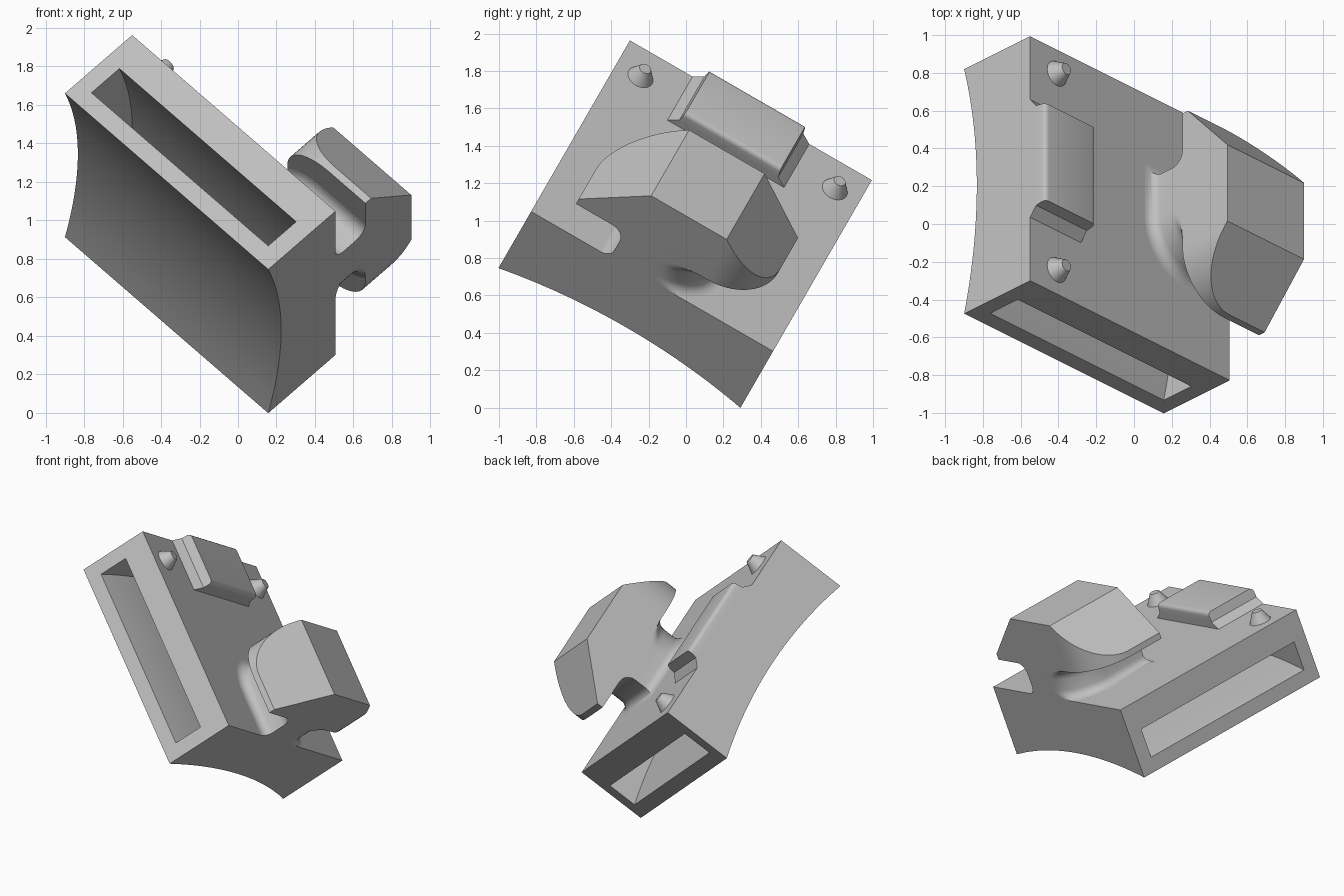
import bpy, bmesh, math
from mathutils import Matrix, Vector

if "Cube" in bpy.data.objects:
    bpy.data.objects.remove(bpy.data.objects["Cube"])

S, D, MID = 1.494, 0.494, 0.747          # plate side, plate depth, plate middle
c, s = math.sqrt(0.5), 0.5
# local axes: p across the plate, q along the plate, h out of the mounting face
TILT = Matrix(((c, 0, c, -0.55),
               (-c * s, math.cos(math.pi / 6), c * s, -0.30),
               (-c * math.cos(math.pi / 6), -s, c * math.cos(math.pi / 6), 1.963),
               (0, 0, 0, 1)))

grey = bpy.data.materials.new("plain_grey")
grey.diffuse_color = (0.53, 0.53, 0.53, 1)
grey.use_nodes = True
grey.node_tree.nodes["Principled BSDF"].inputs["Base Color"].default_value = grey.diffuse_color


def finish(name, bm, angle=30):
    bmesh.ops.remove_doubles(bm, verts=bm.verts, dist=1e-5)
    bmesh.ops.recalc_face_normals(bm, faces=bm.faces)
    bm.transform(TILT)
    mesh = bpy.data.meshes.new(name)
    bm.to_mesh(mesh)
    bm.free()
    mesh.materials.append(grey)
    ob = bpy.data.objects.new(name, mesh)
    bpy.context.collection.objects.link(ob)
    bpy.ops.object.select_all(action='DESELECT')
    ob.select_set(True)
    bpy.context.view_layer.objects.active = ob
    bpy.ops.object.shade_smooth_by_angle(angle=math.radians(angle))
    return ob


def extrude(bm, pts, offset):
    face = bm.faces.new([bm.verts.new(p) for p in pts])
    geo = bmesh.ops.extrude_face_region(bm, geom=[face])['geom']
    bmesh.ops.translate(bm, vec=offset, verts=[g for g in geo if isinstance(g, bmesh.types.BMVert)])


def cam_outline(hp, hq, r, n=16):
    """Rectangle with two opposite corners rounded, centred on the lock axis."""
    half = [(hp, -hq)]
    for i in range(n + 1):
        a = math.pi / 2 * i / n
        half.append((hp - r + r * math.cos(a), hq - r + r * math.sin(a)))
    pts = half + [(-x, -y) for x, y in half]
    return [(S - 0.287 + x, MID + y) for x, y in pts]


# plate: arched underside with a curved slot running right through
bm = bmesh.new()
SAG, N = 0.095, 32
R = (MID ** 2 + SAG ** 2) / (2 * SAG)
rings = []
for i in range(N + 1):
    q = S * i / N
    arch = math.sqrt(R * R - (q - MID) ** 2) - (R - SAG)
    lo, s0, s1 = -D + arch, -D + 0.10 + arch, -D + 0.305 + arch
    outer = [(0, lo), (S, lo), (S, 0), (0, 0)]
    inner = [(0.095, s0), (S - 0.1, s0), (S - 0.1, s1), (0.095, s1)]
    rings.append([[bm.verts.new((p, q, h)) for p, h in loop] for loop in (outer, inner)])
for a, b in zip(rings, rings[1:]):
    for k in (0, 1):
        for j in range(4):
            m = (j + 1) % 4
            bm.faces.new((a[k][j], a[k][m], b[k][m], b[k][j]))
for ring in (rings[0], rings[-1]):
    for j in range(4):
        m = (j + 1) % 4
        bm.faces.new((ring[0][j], ring[0][m], ring[1][m], ring[1][j]))
finish("slotted_plate", bm)

# lock neck: filleted into the plate and into the head
bm = bmesh.new()
HEAD, RB, RT = 0.22, 0.06, 0.08
levels = []
for i in range(7):
    a = math.pi / 2 * i / 6
    levels.append((RB * (1 - math.cos(a)), RB * (1 - math.sin(a)), 0.5))
for i in range(7):
    a = math.pi / 2 * i / 6
    levels.append((HEAD - RT + RT * math.sin(a), RT * (1 - math.cos(a)), S - 0.574))
rows = []
for h, e, pmin in levels:
    pts = cam_outline(0.287 + e, 0.257 + e, 0.257 + e)
    rows.append([bm.verts.new((max(pmin, min(p, S)), q, h)) for p, q in pts])
for a, b in zip(rows, rows[1:]):
    for j in range(len(a)):
        m = (j + 1) % len(a)
        bm.faces.new((a[j], a[m], b[m], b[j]))
bmesh.ops.dissolve_degenerate(bm, dist=1e-5, edges=bm.edges)
finish("lock_neck", bm, 40)

# lock head: rounded cam with both long sides sloped
bm = bmesh.new()
extrude(bm, [(p, q, HEAD) for p, q in cam_outline(0.287, 0.56, 0.31)], (0, 0, 0.557 - HEAD))
for d in (-1, 1):
    cut = bmesh.ops.bisect_plane(bm, geom=bm.verts[:] + bm.edges[:] + bm.faces[:],
                                 plane_co=(0, MID + d * 0.56, 0.262),
                                 plane_no=Vector((0, d * 0.295, 0.327)).normalized(),
                                 clear_outer=True)
    edges = [g for g in cut['geom_cut'] if isinstance(g, bmesh.types.BMEdge)]
    bmesh.ops.edgeloop_fill(bm, edges=edges)
finish("lock_head", bm)

# locking tab: flared foot, rounded upper edges, flush with the plate side
bm = bmesh.new()
half = [(0.36, 0), (0.305, 0.045), (0.295, 0.112)]
profile = half + [(-x, h) for x, h in reversed(half)]
extrude(bm, [(0, MID + x, h) for x, h in profile], (0.38, 0, 0))
top = [e for e in bm.edges if all(v.co.z > 0.11 for v in e.verts)
       and abs(e.verts[0].co.x - e.verts[1].co.x) < 1e-4]
bmesh.ops.bevel(bm, geom=top, offset=0.028, segments=4, profile=0.5, affect='EDGES')
finish("locking_tab", bm)

# two tapered locating pegs
for side, q in (("near", 0.147), ("far", S - 0.147)):
    bm = bmesh.new()
    bmesh.ops.create_cone(bm, cap_ends=True, segments=32, radius1=0.072, radius2=0.033,
                          depth=0.073, matrix=Matrix.Translation((0.2, q, 0.0365)))
    finish(side + "_locating_peg", bm)
